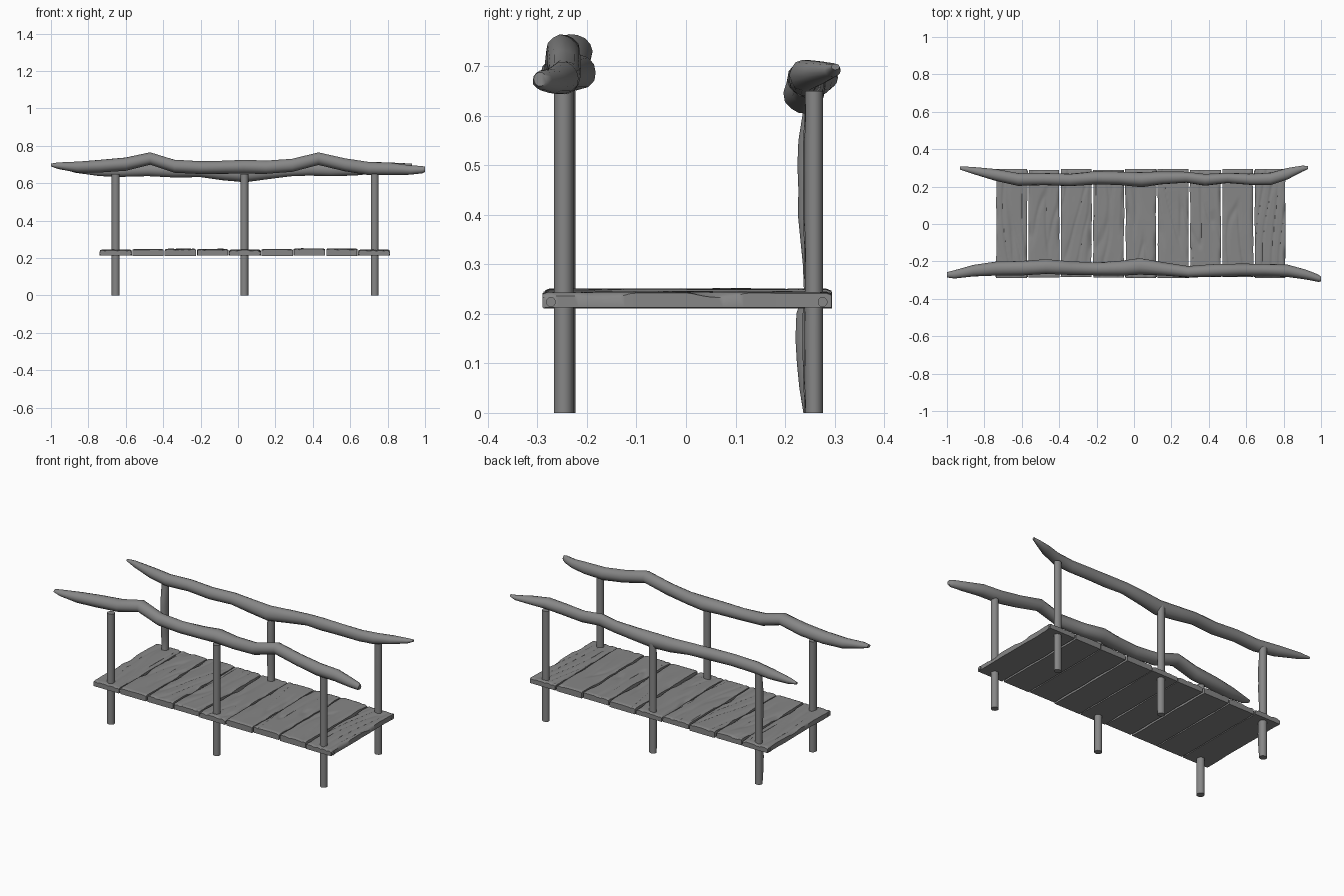
import bpy, bmesh, math, random
from mathutils import Vector, noise

if "Cube" in bpy.data.objects:
    bpy.data.objects.remove(bpy.data.objects["Cube"])

random.seed(4)

# Dark grey wood
wood = bpy.data.materials.new("dark_wood")
wood.diffuse_color = (.24, .24, .24, 1)
wood.use_nodes = True
wood.node_tree.nodes["Principled BSDF"].inputs["Base Color"].default_value = wood.diffuse_color


def finish(bm, name, angle=35):
    bmesh.ops.recalc_face_normals(bm, faces=bm.faces)
    me = bpy.data.meshes.new(name)
    bm.to_mesh(me)
    bm.free()
    me.materials.append(wood)
    ob = bpy.data.objects.new(name, me)
    bpy.context.collection.objects.link(ob)
    bpy.ops.object.select_all(action='DESELECT')
    ob.select_set(True)
    bpy.context.view_layer.objects.active = ob
    bpy.ops.object.shade_smooth_by_angle(angle=math.radians(angle))
    return ob


def loft(rings, name, **kw):
    """Skin a list of closed rings and cap both ends."""
    bm = bmesh.new()
    loops = [[bm.verts.new(p) for p in r] for r in rings]
    n = len(loops[0])
    for a, b in zip(loops, loops[1:]):
        for i in range(n):
            j = (i + 1) % n
            bm.faces.new((a[i], a[j], b[j], b[i]))
    bm.faces.new(loops[0][::-1])
    bm.faces.new(loops[-1])
    return finish(bm, name, **kw)


def rail(name, path):
    """Branch handrail: stations of x, y centre, z centre, y radius, z radius."""
    rings = []
    for x, y, z, ry, rz in path:
        ring = []
        for i in range(14):
            a = math.tau * i / 14
            s = 1 + random.uniform(-.04, .04)
            ring.append((x, y + ry * s * math.cos(a), z + rz * s * math.sin(a)))
        rings.append(ring)
    return loft(rings, name, angle=55)


def post(name, x, y, inner, r=.02):
    """Round post, its inward side shaved unevenly by the inner offsets."""
    rings = []
    for k, off in enumerate(inner):
        z = .65 * k / (len(inner) - 1)
        ring = []
        for i in range(16):
            a = math.tau * i / 16
            px, py = .021 * math.cos(a), r * math.sin(a)
            if py * y < -1e-4:
                py += math.copysign(off, -y) * abs(math.sin(a))
            ring.append((x + px, y + py, z))
        rings.append(ring)
    return loft(rings, name)


def plank(name, x, w, y0, y1, z0, z1, seed):
    """Weathered board: grooved top, chipped long edges, flat underside."""
    bm = bmesh.new()
    nx, ny = 24, 56
    top, low = [], []
    for j in range(ny + 1):
        v = j / ny
        y = y0 + (y1 - y0) * v
        row, rowb = [], []
        for i in range(nx + 1):
            u = i / nx * 2 - 1
            # long wandering grain grooves
            g = noise.noise(Vector((u * 1.5 + .6 * math.sin(y * 5 + seed), y * 2.2, seed * 5.3)))
            groove = max(0, 1 - abs(g) / .16) * .005
            edge = max(0, abs(u) - .8) / .2
            chip = edge * max(0, noise.noise(Vector((y * 9, seed * 3.1, u)))) * .014
            endr = .004 if j in (0, ny) else 0
            zt = z1 - groove - chip - edge ** 2 * .003 - endr
            zt += noise.noise(Vector((u, y * 6, seed))) * .002
            wob = noise.noise(Vector((y * 8, seed * 2.7, math.copysign(3, u)))) * .004 * abs(u)
            px = x + u * w / 2 + wob
            row.append(bm.verts.new((px, y, zt)))
            rowb.append(bm.verts.new((px, y, z0)))
        top.append(row)
        low.append(rowb)
    for j in range(ny):
        for i in range(nx):
            for g in (top, low):
                bm.faces.new((g[j][i], g[j][i + 1], g[j + 1][i + 1], g[j + 1][i]))
        for i in (0, nx):
            bm.faces.new((top[j][i], top[j + 1][i], low[j + 1][i], low[j][i]))
    for j in (0, ny):
        for i in range(nx):
            bm.faces.new((top[j][i], top[j][i + 1], low[j][i + 1], low[j][i]))
    return finish(bm, name, angle=50)


# Deck of nine planks
for k in range(9):
    x = -.654 + .1727 * k
    if k % 4 == 0:
        z0, z1, y0, y1 = .213, .245, -.29, .294
    else:
        z0 = random.uniform(.21, .215)
        z1 = random.uniform(.247, .252)
        y0 = random.uniform(-.289, -.283)
        y1 = random.uniform(.288, .295)
    plank(f"deck_plank_{k + 1}", x, .164, y0, y1, z0, z1, k + 1)

# Pegs through the edges of the planks that carry the posts
for k in (0, 4, 8):
    x = -.654 + .1727 * k
    for side, y in (("front", -.273), ("back", .276)):
        rings = [[(x + dx, y + .01 * math.cos(math.tau * i / 12),
                   .224 + .01 * math.sin(math.tau * i / 12)) for i in range(12)]
                 for dx in (-.086, .086)]
        loft(rings, f"{side}_peg_{k // 4 + 1}")

# Posts
uneven = [.004, .012, .017, .02, .018, .003, .005, .01, .015, .014, .016, .014, .006, .005]
for k, x in enumerate((-.654, .034, .731)):
    post(f"front_post_{k + 1}", x, -.247, [(.004, 0, 0)[k]] * 2)
    f = (1, .3, .1)[k]
    post(f"back_post_{k + 1}", x, .259, [o * f for o in uneven], r=.018)

# Crooked branch handrails
rail("front_handrail", [
    (-1.0, -.272, .697, .014, .008), (-.96, -.27, .693, .022, .018),
    (-.86, -.25, .686, .031, .03), (-.74, -.238, .691, .038, .034),
    (-.6, -.235, .701, .039, .036), (-.47, -.228, .731, .04, .034),
    (-.34, -.236, .691, .036, .035), (-.2, -.24, .683, .035, .034),
    (-.06, -.236, .685, .039, .035), (.03, -.226, .688, .044, .037),
    (.15, -.24, .685, .036, .035), (.29, -.256, .695, .03, .035),
    (.43, -.248, .731, .034, .034), (.57, -.246, .698, .033, .035),
    (.7, -.246, .678, .033, .035), (.82, -.25, .676, .033, .033),
    (.92, -.27, .67, .026, .025), (.985, -.29, .672, .02, .02),
    (1.0, -.295, .674, .013, .014)])
rail("back_handrail", [
    (-.93, .299, .678, .008, .006), (-.87, .288, .674, .018, .018),
    (-.74, .262, .667, .031, .03), (-.62, .238, .666, .033, .034),
    (-.48, .24, .67, .033, .034), (-.34, .236, .664, .033, .034),
    (-.2, .247, .665, .035, .034), (-.08, .245, .654, .036, .039),
    (.04, .237, .647, .04, .042), (.15, .246, .657, .034, .037),
    (.28, .25, .668, .029, .033), (.38, .236, .675, .031, .035),
    (.5, .246, .67, .028, .033), (.63, .238, .674, .03, .033),
    (.73, .242, .682, .033, .032), (.82, .268, .688, .031, .023),
    (.9, .296, .692, .016, .014), (.93, .302, .699, .008, .006)])
